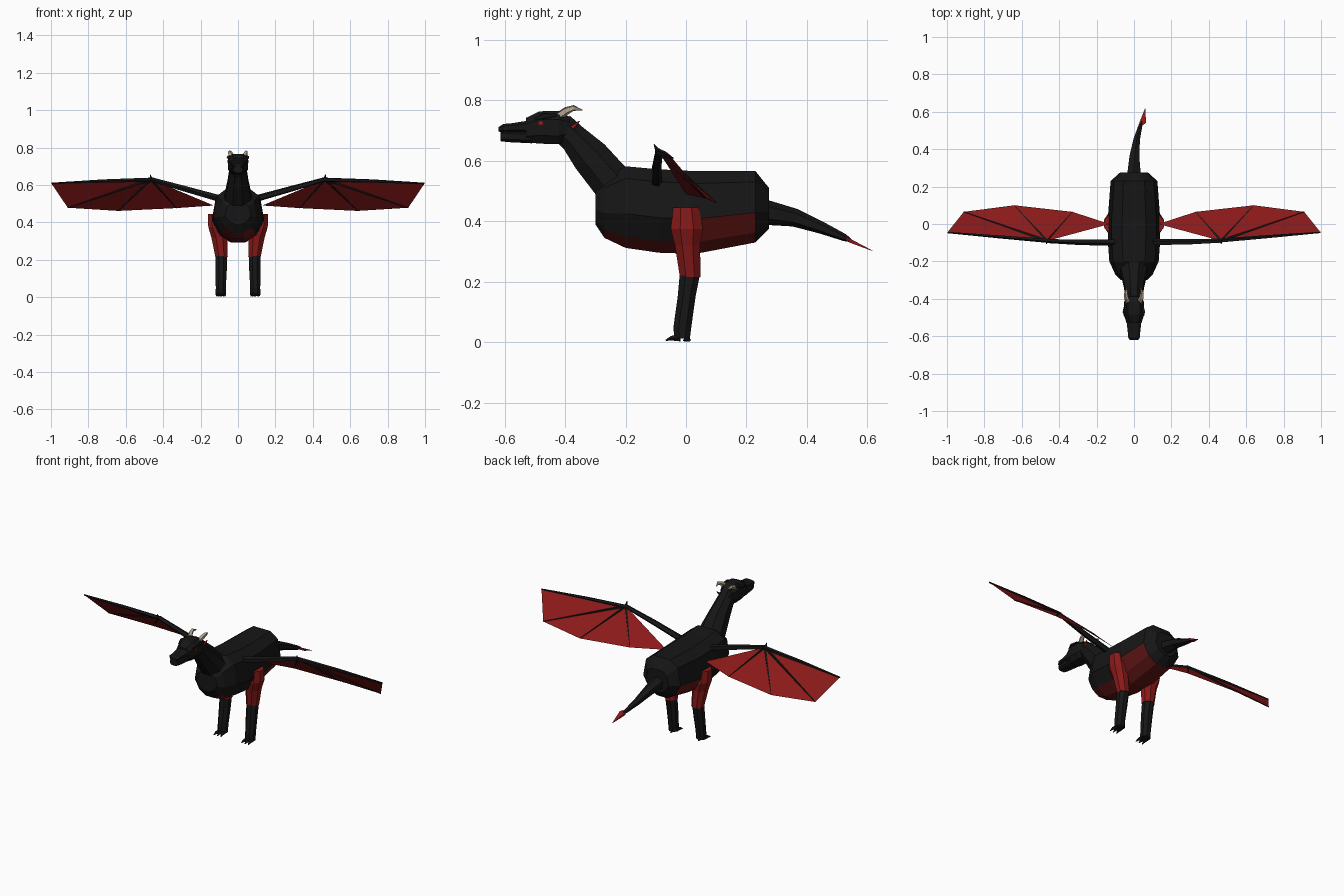
import bpy
import bmesh
from math import cos, sin, pi
from mathutils import Vector

cube = bpy.data.objects.get("Cube")
if cube:
    bpy.data.objects.remove(cube, do_unlink=True)


def material(name, r, g, b):
    m = bpy.data.materials.new(name)
    m.use_nodes = True
    m.diffuse_color = (r, g, b, 1)
    m.node_tree.nodes["Principled BSDF"].inputs["Base Color"].default_value = (r, g, b, 1)
    return m


BLACK = material("black scales", .008, .008, .008)
RED = material("dark red skin", .26, .01, .01)
BELLY = material("deep red belly", .12, .008, .008)
HORN = material("bone", .45, .38, .27)


def finish(name, bm, *mats):
    bmesh.ops.remove_doubles(bm, verts=bm.verts, dist=1e-5)
    bmesh.ops.recalc_face_normals(bm, faces=bm.faces)
    me = bpy.data.meshes.new(name)
    bm.to_mesh(me)
    bm.free()
    for m in mats:
        me.materials.append(m)
    ob = bpy.data.objects.new(name, me)
    bpy.context.collection.objects.link(ob)
    return ob


def loft(name, rings, *mats):
    """Skin a closed tube over rings that share one point count."""
    bm = bmesh.new()
    rows = [[bm.verts.new(p) for p in r] for r in rings]
    n = len(rows[0])
    for a, b in zip(rows, rows[1:]):
        for i in range(n):
            j = (i + 1) % n
            bm.faces.new((a[i], a[j], b[j], b[i]))
    bm.faces.new(rows[0])
    bm.faces.new(rows[-1])
    return finish(name, bm, *mats)


def ring(c, u, v, ru, rv, n):
    c, u, v = Vector(c), Vector(u), Vector(v)
    angles = [2 * pi * (i + .5) / n for i in range(n)]
    return [c + u * ru * cos(a) + v * rv * sin(a) for a in angles]


def rod(name, points, radii, mat, n=5):
    """Tapering round limb along a path."""
    pts = [Vector(p) for p in points]
    rings = []
    for i, (p, r) in enumerate(zip(pts, radii)):
        d = pts[min(i + 1, len(pts) - 1)] - pts[max(i - 1, 0)]
        u = d.cross(Vector((0, 0, 1))).normalized()
        v = u.cross(d).normalized()
        rings.append(ring(p, u, v, r, r, n))
    return loft(name, rings, mat)


def box_ring(y, hw, low, high):
    """Eight-sided cross-section with bevelled corners."""
    b, h = .6, (high - low) * .25
    half = [(hw * b, high), (hw, high - h), (hw, low + h), (hw * b, low)]
    return [(x, y, z) for x, z in half] + [(-x, y, z) for x, z in reversed(half)]


# Torso: y, half width, bottom, top
HALF = [(.45, 1), (.85, .85), (1, .42), (.7, .14), (.28, 0)]
SECTIONS = [(-.3, .07, .39, .5), (-.27, .1, .345, .54), (-.2, .132, .312, .582),
            (-.09, .14, .296, .572), (.03, .14, .292, .566), (.23, .125, .33, .566),
            (.275, .075, .375, .51)]
rings = []
for y, w, lo, hi in SECTIONS:
    right = [(w * x, y, lo + z * (hi - lo)) for x, z in HALF]
    rings.append(right + [(-x, yy, z) for x, yy, z in reversed(right)])
torso = loft("torso", rings, BLACK, BELLY)

# Red belly panels, rising higher towards the back
for f in torso.data.polygons:
    c = f.center
    limit = .4 if c.y > .05 else .335 if c.y > -.2 else .36
    if -.26 < c.y < .24 and c.z < limit:
        f.material_index = 1

# Neck: underside and upper outline points with half width
NECK = [(-.29, .45, -.185, .565, .08), (-.3, .49, -.21, .59, .07), (-.365, .575, -.27, .655, .055),
        (-.405, .64, -.34, .71, .046), (-.43, .665, -.385, .75, .042)]
rings = []
for y0, z0, y1, z1, w in NECK:
    low, high = Vector((0, y0, z0)), Vector((0, y1, z1))
    v = (high - low) / 2
    rings.append(ring((low + high) / 2, (1, 0, 0), v, w * 1.08, 1.08, 8))
loft("neck", rings, BLACK)

# Head with upper jaw resting on the lower jaw
loft("head", [box_ring(-.385, .04, .675, .745), box_ring(-.42, .054, .655, .765),
              box_ring(-.485, .054, .657, .764), box_ring(-.53, .04, .662, .742)], BLACK)
loft("upper_jaw", [box_ring(-.51, .041, .692, .735), box_ring(-.58, .033, .694, .724),
                   box_ring(-.605, .033, .694, .722), box_ring(-.62, .022, .697, .712)], BLACK)
loft("lower_jaw", [box_ring(-.51, .039, .658, .7), box_ring(-.59, .031, .662, .699),
                   box_ring(-.614, .024, .665, .698)], BLACK)

# Tail and pointed tip
TAIL = [(0, .26, .43, .042), (.002, .36, .412, .03), (.014, .45, .378, .02),
        (.034, .525, .346, .012), (.042, .55, .334, .004)]
rod("tail", [p[:3] for p in TAIL], [p[3] for p in TAIL], BLACK, 6)
loft("tail_tip", [ring((x, y, z), (1, 0, 0), (0, 0, 1), w, h, 4) for x, y, z, w, h in
                  [(.04, .53, .344, .014, .008), (.046, .54, .337, .026, .01),
                   (.06, .618, .302, .001, .001)]], RED)

for side, s in (("left", 1), ("right", -1)):
    def at(x, y, z):
        return (s * x, y, z)

    # Eyes, brows, horns and ear spikes
    loft(side + "_eye", [ring(at(x, -.481, .725), (0, 1, 0), (0, 0, 1), .009, .007, 6)
                         for x in (.05, .057)], RED)
    rod(side + "_brow", [at(.045, -.5, .738), at(.05, -.47, .748), at(.045, -.43, .752)],
        [.005, .011, .006], BLACK)
    rod(side + "_horn", [at(.03, -.42, .748), at(.04, -.395, .766), at(.044, -.372, .775),
                         at(.037, -.342, .768)], [.014, .013, .01, .001], HORN)
    rod(side + "_ear", [at(.035, -.375, .71), at(.043, -.352, .732)], [.01, .001], RED)

    # Thigh and shin: x, y, z, half width, half depth
    THIGH = [(.125, 0, .445, .038, .046), (.122, .003, .375, .04, .058),
             (.1, .005, .32, .046, .045), (.088, .014, .215, .036, .037)]
    SHIN = [(.09, .012, .22, .034, .036), (.09, .002, .15, .033, .032),
            (.092, -.012, .05, .029, .032), (.092, -.013, .012, .03, .028)]
    for name, rows, mat in (("_thigh", THIGH, RED), ("_shin", SHIN, BLACK)):
        loft(side + name, [ring(at(x, y, z), (1, 0, 0), (0, 1, 0), w, d, 8)
                           for x, y, z, w, d in rows], mat)

    # Toes
    for k in (-1, 0, 1):
        rod(f"{side}_toe_{k + 2}", [at(.092 + k * .014, -.02, .014), at(.092 + k * .02, -.048, .013),
                                    at(.092 + k * .023, -.067, .006)], [.012, .008, .002], BLACK)
    rod(side + "_heel", [at(.092, -.005, .015), at(.092, .015, .005)], [.014, .003], BLACK)

    # Wing skin: a fan from the wrist
    wrist, root = at(.465, -.09, .63), at(.13, 0, .49)
    tip = at(.998, -.045, .608)
    rim = [root, at(.33, .065, .476), at(.64, .1, .461), at(.91, .065, .478), tip]
    bm = bmesh.new()
    for a, b in zip(rim, rim[1:]):
        bm.faces.new([bm.verts.new(p) for p in (wrist, a, b)])
    finish(side + "_wing_skin", bm, RED)

    # Wing arm, leading edge, finger bones and wrist claw
    rod(side + "_wing_arm", [at(.08, -.097, .522), at(.28, -.097, .578), wrist],
        [.019, .016, .012], BLACK)
    rod(side + "_wing_edge", [at(.45, -.09, .628), at(.72, -.068, .621), tip],
        [.012, .009, .004], BLACK)
    for i, p in enumerate(rim[1:4]):
        rod(f"{side}_wing_finger_{i + 1}", [wrist, p], [.008, .002], BLACK, 4)
    rod(side + "_wing_claw", [at(.465, -.092, .63), at(.468, -.106, .656)], [.01, .001], BLACK)
